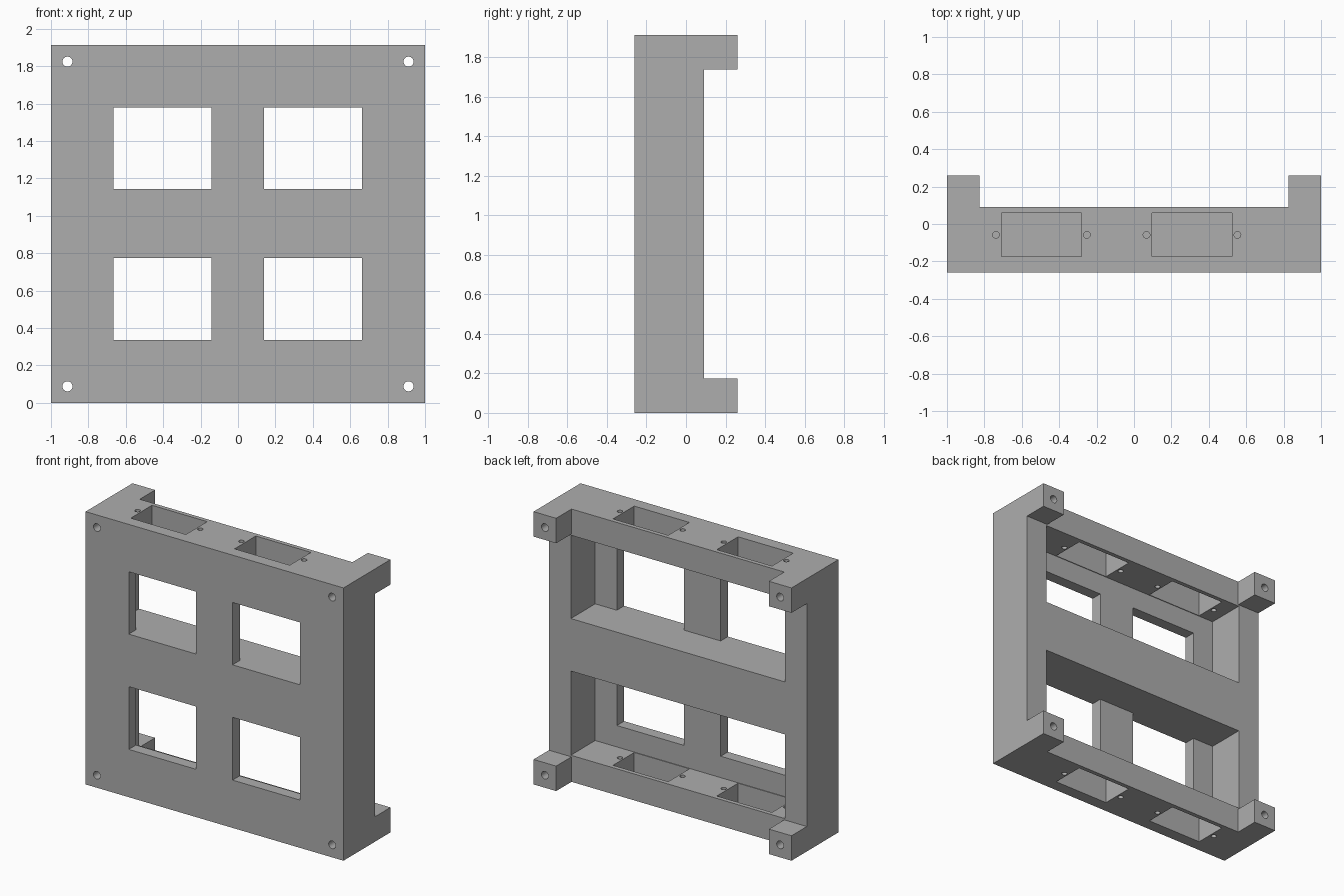
import bpy
from math import pi

cube = bpy.data.objects.get("Cube")
if cube:
    bpy.data.objects.remove(cube, do_unlink=True)

WIDTH, HEIGHT, BACK = 2.0, 1.912, 0.26
SLAB_BACK = 0.09        # rear face of the main slab
PLATE_BACK = -0.18      # rear face of the thin front plate
FOOT = 0.175            # size of the square corner feet
WALL = 0.185            # thickness of top and bottom rails

grey = bpy.data.materials.new("plain grey")
grey.use_nodes = True
colour = (0.42, 0.42, 0.42, 1)
grey.diffuse_color = colour
grey.node_tree.nodes["Principled BSDF"].inputs["Base Color"].default_value = colour


def box(name, xs, ys, zs):
    """Box spanning the given x, y and z ranges."""
    ranges = (xs, ys, zs)
    bpy.ops.mesh.primitive_cube_add(size=1, location=[(a + b) / 2 for a, b in ranges])
    ob = bpy.context.object
    ob.name = name
    ob.scale = [b - a for a, b in ranges]
    bpy.ops.object.transform_apply(location=True, rotation=True, scale=True)
    ob.data.materials.append(grey)
    return ob


def drill(radius, depth, location, rotation=(0, 0, 0)):
    """Round cutter for a screw hole."""
    bpy.ops.mesh.primitive_cylinder_add(vertices=24, radius=radius, depth=depth,
                                        location=location, rotation=rotation)
    bpy.ops.object.transform_apply(location=True, rotation=True, scale=True)
    ob = bpy.context.object
    ob.data.materials.append(grey)
    return ob


def cut(target, cutter):
    """Subtract the cutter from the target and discard it."""
    cutter.hide_render = True
    mod = target.modifiers.new("cut", 'BOOLEAN')
    mod.operation = 'DIFFERENCE'
    mod.solver = 'EXACT'
    mod.object = cutter
    bpy.context.view_layer.objects.active = target
    bpy.ops.object.modifier_apply(modifier=mod.name)
    bpy.data.objects.remove(cutter, do_unlink=True)


# Solid block
frame = box("panel_frame", (-WIDTH / 2, WIDTH / 2), (-BACK, BACK), (0, HEIGHT))

# Cross-shaped clearance leaves four corner feet at the back
inner = WIDTH / 2 - FOOT
cut(frame, box("cutter", (-2, 2), (SLAB_BACK, 1), (FOOT, HEIGHT - FOOT)))
cut(frame, box("cutter", (-inner, inner), (SLAB_BACK, 1), (-1, 3)))

# Two wide rear cavities, separated by the middle rail
for zs in ((WALL, 0.775), (1.143, HEIGHT - WALL)):
    cut(frame, box("cutter", (-0.83, 0.83), (PLATE_BACK, 0.2), zs))

# Four windows through the front plate
for xs in ((-0.665, -0.143), (0.14, 0.662)):
    for zs in ((0.335, 0.775), (1.143, 1.58)):
        cut(frame, box("cutter", xs, (-1, -0.1), zs))

# Connector slots with screw holes through the top and bottom rails
for x in (-0.495, 0.31):
    for z in (0, HEIGHT):
        cut(frame, box("cutter", (x - 0.214, x + 0.214), (-0.175, 0.06),
                       (z - 0.25, z + 0.25)))
        for side in (-1, 1):
            cut(frame, drill(0.018, 0.5, (x + side * 0.243, -0.058, z)))

# Mounting holes from front to back through each corner foot
for x in (-0.912, 0.912):
    for z in (0.088, HEIGHT - 0.088):
        cut(frame, drill(0.027, 2, (x, 0, z), (pi / 2, 0, 0)))

bpy.ops.object.select_all(action='DESELECT')
frame.select_set(True)
bpy.context.view_layer.objects.active = frame
bpy.ops.object.shade_smooth_by_angle(angle=pi / 6)
